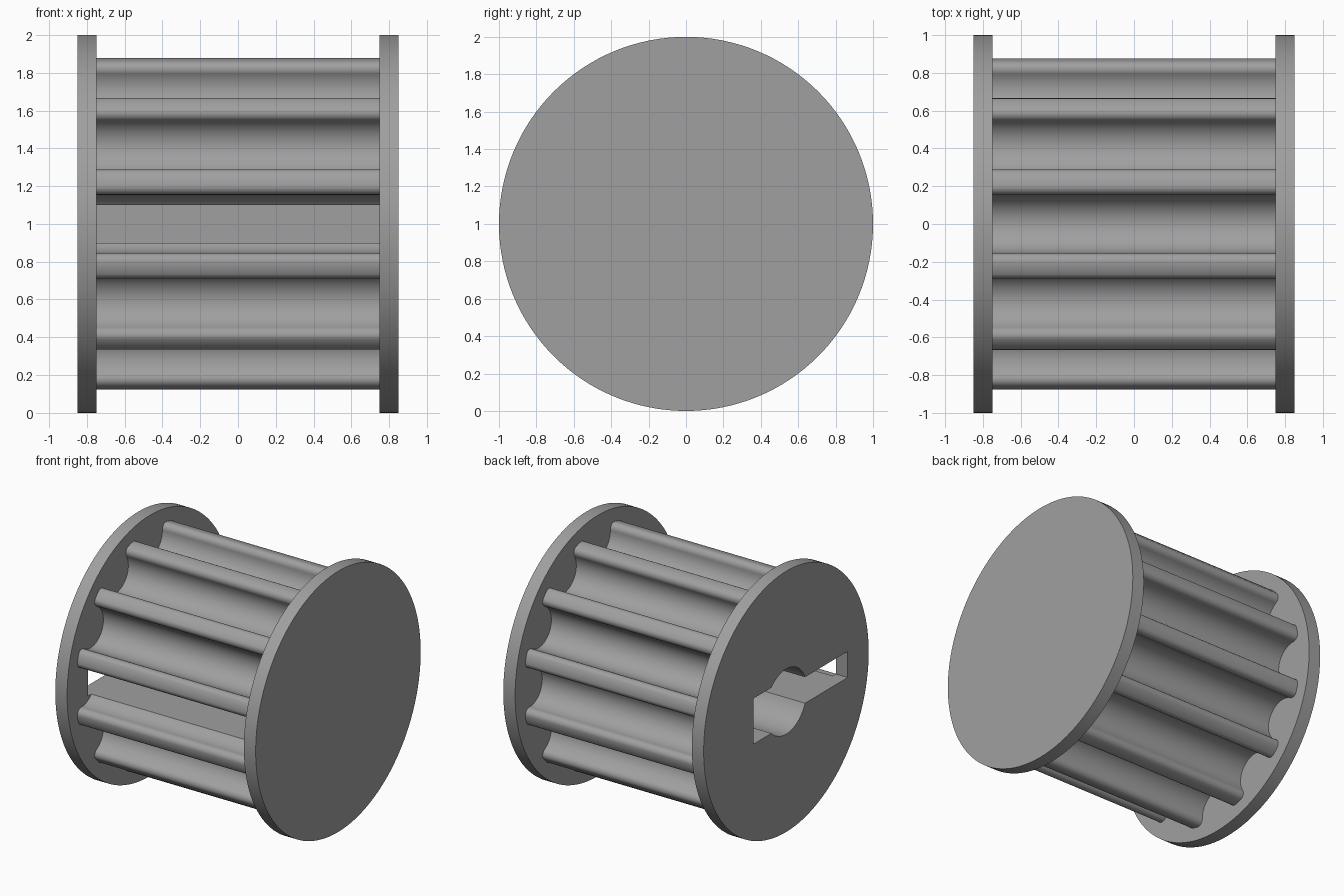
import bpy, bmesh, math

if "Cube" in bpy.data.objects:
    bpy.data.objects.remove(bpy.data.objects["Cube"])

TEETH = 12
BORE_R = 0.25

grey = bpy.data.materials.new("plain_grey")
grey.diffuse_color = (0.35, 0.35, 0.35, 1)
grey.use_nodes = True
grey.node_tree.nodes["Principled BSDF"].inputs["Base Color"].default_value = grey.diffuse_color


def prism(name, outline, x0, x1):
    """Extrude a closed (y, z) outline along x, around the axle at z = 1."""
    bm = bmesh.new()
    face = bm.faces.new([bm.verts.new((x0, y, z + 1)) for y, z in outline])
    ext = bmesh.ops.extrude_face_region(bm, geom=[face], use_keep_orig=True)
    moved = [g for g in ext["geom"] if isinstance(g, bmesh.types.BMVert)]
    bmesh.ops.translate(bm, verts=moved, vec=(x1 - x0, 0, 0))
    bmesh.ops.recalc_face_normals(bm, faces=bm.faces)
    mesh = bpy.data.meshes.new(name)
    bm.to_mesh(mesh)
    bm.free()
    obj = bpy.data.objects.new(name, mesh)
    bpy.context.collection.objects.link(obj)
    mesh.materials.append(grey)
    return obj


def arc(radius, a0, a1, n):
    return [(radius * math.cos(a0 + (a1 - a0) * i / n),
             radius * math.sin(a0 + (a1 - a0) * i / n)) for i in range(n + 1)]


def toothed_outline():
    """Round belt grooves with rounded lips, separated by narrow lands."""
    half = []  # (sideways, depth) from the lip down to the groove bottom
    for i in range(6):
        a = math.pi / 2 * i / 5
        half.append((0.199 - 0.045 * math.sin(a), 0.045 * (1 - math.cos(a))))
    for i in range(11):
        a = math.pi / 2 * i / 10
        half.append((0.1545 * math.cos(a), 0.054 + 0.1525 * math.sin(a)))
    groove = [(-t, d) for t, d in half] + [(t, d) for t, d in half[-2::-1]]
    pts = []
    for k in range(TEETH):
        a = math.pi + 2 * math.pi * k / TEETH
        c, s = math.cos(a), math.sin(a)
        for t, d in groove:
            r = 0.877 - d
            pts.append((r * c - t * s, r * s + t * c))
        mid = a + math.pi / TEETH
        pts.append((0.9 * math.cos(mid), 0.9 * math.sin(mid)))
    return pts


def bore_outline():
    """Round bore with a narrow slot to the front and a wide one to the back."""
    narrow = math.asin(0.1 / BORE_R)
    wide = math.asin(0.175 / BORE_R)
    pts = [(-0.745, 0.1), (-0.745, -0.1)]
    pts += arc(BORE_R, math.pi + narrow, 2 * math.pi - wide, 20)
    pts += [(0.394, -0.175), (0.394, 0.175)]
    pts += arc(BORE_R, wide, math.pi - narrow, 20)
    return pts


# Toothed drum and the two end flanges
disc = arc(1.0, 0, 2 * math.pi, 128)[:-1]
drum = prism("toothed_drum", toothed_outline(), -0.75, 0.75)
left = prism("left_flange", disc, -0.85, -0.75)
right = prism("right_flange", disc, 0.75, 0.85)

# Bore cut through the left flange and the drum, closed by the right flange
cutter = prism("bore_cutter", bore_outline(), -1.0, 0.8)
cutter.hide_render = True
for obj in (drum, left):
    mod = obj.modifiers.new("bore", "BOOLEAN")
    mod.operation = "DIFFERENCE"
    mod.solver = "EXACT"
    mod.object = cutter
    bpy.context.view_layer.objects.active = obj
    bpy.ops.object.modifier_apply(modifier=mod.name)
bpy.data.objects.remove(cutter)

# Smooth curves, sharp rims
bpy.ops.object.select_all(action="DESELECT")
for obj in (drum, left, right):
    obj.select_set(True)
bpy.context.view_layer.objects.active = drum
bpy.ops.object.shade_smooth_by_angle(angle=math.radians(30))
